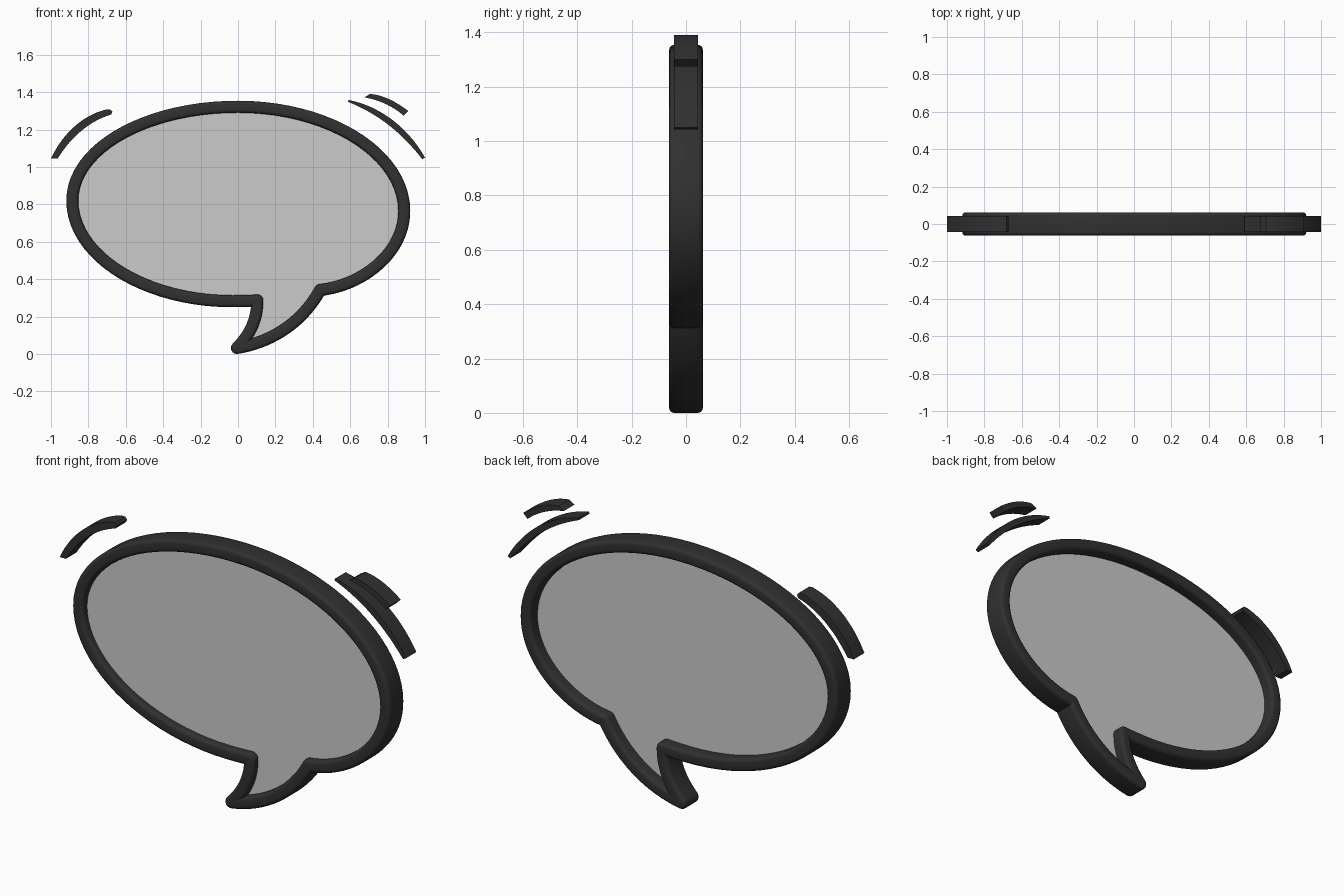
import bpy, bmesh, math
from mathutils import Vector as V
from mathutils.geometry import interpolate_bezier

if "Cube" in bpy.data.objects:
    bpy.data.objects.remove(bpy.data.objects["Cube"])


def material(name, col):
    m = bpy.data.materials.new(name)
    m.diffuse_color = col
    m.use_nodes = True
    m.node_tree.nodes["Principled BSDF"].inputs["Base Color"].default_value = m.diffuse_color
    return m


dark = material("dark", (0.03, 0.03, 0.03, 1))


def finish(bm, name, mat=None, angle=35):
    bmesh.ops.recalc_face_normals(bm, faces=bm.faces[:])
    me = bpy.data.meshes.new(name)
    bm.to_mesh(me)
    bm.free()
    ob = bpy.data.objects.new(name, me)
    bpy.context.collection.objects.link(ob)
    if mat:
        me.materials.append(mat)
    bpy.ops.object.select_all(action='DESELECT')
    ob.select_set(True)
    bpy.context.view_layer.objects.active = ob
    bpy.ops.object.shade_smooth_by_angle(angle=math.radians(angle))
    return ob


def prism(name, pts, y0, y1, mat=None):
    bm = bmesh.new()
    f = bm.faces.new([bm.verts.new((x, y0, z)) for x, z in pts])
    ext = bmesh.ops.extrude_face_region(bm, geom=[f])['geom']
    bmesh.ops.translate(bm, vec=(0, y1 - y0, 0),
                        verts=[v for v in ext if isinstance(v, bmesh.types.BMVert)])
    return finish(bm, name, mat)


def bezier(p, n):
    return [V(q[:2]) for q in interpolate_bezier(*[V((x, z, 0)) for x, z in p], n)]


# bubble centreline: oval, then the two tail edges, with sharp joints between
A, B, T = (0.103, 0.286), (0.44, 0.342), (-0.006, 0.032)
oval = [
    [A, (0.06, 0.283), (0.01, 0.282), (-0.03, 0.282)],
    [(-0.03, 0.282), (-0.50, 0.282), (-0.886, 0.525), (-0.886, 0.82)],
    [(-0.886, 0.82), (-0.886, 1.10), (-0.49, 1.322), (0, 1.322)],
    [(0, 1.322), (0.49, 1.322), (0.889, 1.07), (0.889, 0.765)],
    [(0.889, 0.765), (0.889, 0.535), (0.66, 0.365), B]]
runs = [[], bezier([B, (0.34, 0.16), (0.17, 0.06), T], 16),
        bezier([T, (0.06, 0.10), (0.103, 0.18), A], 14)]
for seg in oval:
    runs[0] += bezier(seg, 5 if seg is oval[0] else 22)[(1 if runs[0] else 0):]

# rounded-rectangle section of the rim: (across, depth)
W, D, R = 0.032, 0.062, 0.018
section = []
for k, (sx, sy) in enumerate([(1, 1), (-1, 1), (-1, -1), (1, -1)]):
    for i in range(5):
        a = math.radians(90 * k + 22.5 * i)
        section.append((sx * (W - R) + R * math.cos(a), sy * (D - R) + R * math.sin(a)))


def normals(run):
    out = []
    for i in range(len(run)):
        t = (run[min(i + 1, len(run) - 1)] - run[max(i - 1, 0)]).normalized()
        out.append(V((-t.y, t.x)))
    return out


# rim: sweep along every run, with a round fan on the outside of each joint
bm = bmesh.new()
rings = []


def ring(p, n, side=0):
    vs = []
    for u, y in section:
        if side and u * side < 0:
            u = 0
        vs.append(bm.verts.new((p.x + n.x * u, y, p.y + n.y * u)))
    rings.append(vs)


for k, run in enumerate(runs):
    ns = normals(run)
    for p, n in zip(run, ns):
        ring(p, n)
    n1, n2 = ns[-1], normals(runs[(k + 1) % 3])[0]
    turn = math.atan2(n1.x * n2.y - n1.y * n2.x, n1.dot(n2))
    for i in range(9):
        a = turn * i / 8
        c, s = math.cos(a), math.sin(a)
        ring(run[-1], V((n1.x * c - n1.y * s, n1.x * s + n1.y * c)), -1 if turn > 0 else 1)
N = len(section)
for i, r in enumerate(rings):
    q = rings[(i + 1) % len(rings)]
    for j in range(N):
        bm.faces.new((r[j], r[(j + 1) % N], q[(j + 1) % N], q[j]))
bmesh.ops.remove_doubles(bm, verts=bm.verts[:], dist=0.00001)
finish(bm, "bubble_rim", dark)

# flat panel filling the bubble, recessed more at the back than at the front
prism("bubble_panel", [p for run in runs for p in run[:-1]], -0.026, 0.002)


# motion strokes: outer edge and inner edge as cubic curves
def stroke(name, outer, inner, cap=()):
    prism(name, bezier(outer, 16) + [V(c) for c in cap] + bezier(inner, 16), -0.044, 0.044, dark)


stroke("left_stroke",
       [(-1.0, 1.045), (-0.94, 1.175), (-0.83, 1.28), (-0.70, 1.308)],
       [(-0.678, 1.28), (-0.80, 1.245), (-0.90, 1.15), (-0.964, 1.045)],
       [(-0.682, 1.307), (-0.672, 1.295)])
stroke("right_inner_stroke",
       [(0.592, 1.358), (0.76, 1.325), (0.91, 1.21), (1.0, 1.05)],
       [(0.985, 1.042), (0.88, 1.175), (0.76, 1.28), (0.588, 1.348)])
stroke("right_outer_stroke",
       [(0.705, 1.39), (0.78, 1.385), (0.85, 1.345), (0.91, 1.30)],
       [(0.885, 1.275), (0.83, 1.322), (0.76, 1.358), (0.675, 1.372)])
